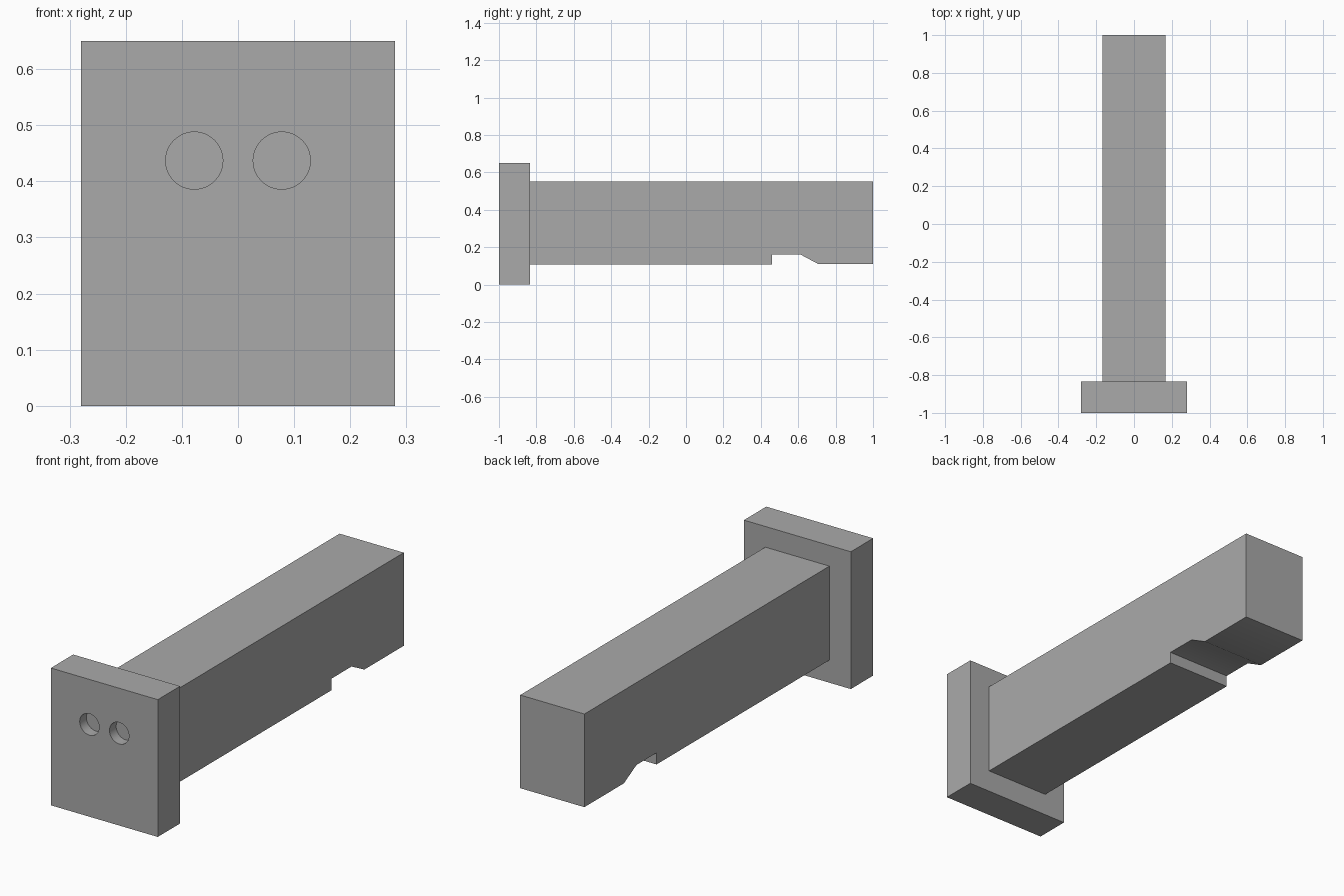
import bpy, bmesh, math

cube = bpy.data.objects.get("Cube")
if cube:
    bpy.data.objects.remove(cube, do_unlink=True)

# Single grey material
grey = bpy.data.materials.new("plain_grey")
grey.use_nodes = True
colour = (0.4, 0.4, 0.4, 1)
grey.diffuse_color = colour
grey.node_tree.nodes["Principled BSDF"].inputs["Base Color"].default_value = colour


def extrude_profile(name, profile, half_width):
    """Extrude a (y, z) outline symmetrically along x."""
    bm = bmesh.new()
    face = bm.faces.new([bm.verts.new((-half_width, y, z)) for y, z in profile])
    result = bmesh.ops.extrude_face_region(bm, geom=[face])
    moved = [v for v in result["geom"] if isinstance(v, bmesh.types.BMVert)]
    bmesh.ops.translate(bm, verts=moved, vec=(2 * half_width, 0, 0))
    bmesh.ops.recalc_face_normals(bm, faces=bm.faces)
    mesh = bpy.data.meshes.new(name)
    bm.to_mesh(mesh)
    bm.free()
    obj = bpy.data.objects.new(name, mesh)
    bpy.context.collection.objects.link(obj)
    mesh.materials.append(grey)
    return obj


def smooth(obj, angle):
    bpy.ops.object.select_all(action="DESELECT")
    obj.select_set(True)
    bpy.context.view_layer.objects.active = obj
    bpy.ops.object.shade_smooth_by_angle(angle=math.radians(angle))


FRONT, PLATE_BACK = -1.0, -0.833

# Head plate
plate = extrude_profile(
    "head_plate",
    [(FRONT, 0), (PLATE_BACK, 0), (PLATE_BACK, 0.65), (FRONT, 0.65)], 0.28)

# Two blind round holes in the front of the plate
HOLE_DEPTH = 0.05
for side, x in (("right", -0.078), ("left", 0.078)):
    bpy.ops.mesh.primitive_cylinder_add(
        vertices=48, radius=0.051, depth=2 * HOLE_DEPTH,
        location=(x, FRONT, 0.437), rotation=(math.pi / 2, 0, 0))
    cutter = bpy.context.object
    cutter.name = side + "_hole_cutter"
    cutter.data.materials.append(grey)
    cut = plate.modifiers.new(side + "_hole", "BOOLEAN")
    cut.operation = "DIFFERENCE"
    cut.solver = "EXACT"
    cut.object = cutter
    bpy.context.view_layer.objects.active = plate
    bpy.ops.object.modifier_apply(modifier=cut.name)
    bpy.data.objects.remove(cutter, do_unlink=True)
smooth(plate, 30)

# Long shaft with a ramped notch underneath
shaft = extrude_profile(
    "shaft",
    [(PLATE_BACK, 0.107), (0.46, 0.107), (0.46, 0.162), (0.61, 0.162),
     (0.705, 0.111), (1.0, 0.111), (1.0, 0.552), (PLATE_BACK, 0.552)], 0.168)
smooth(shaft, 35)
